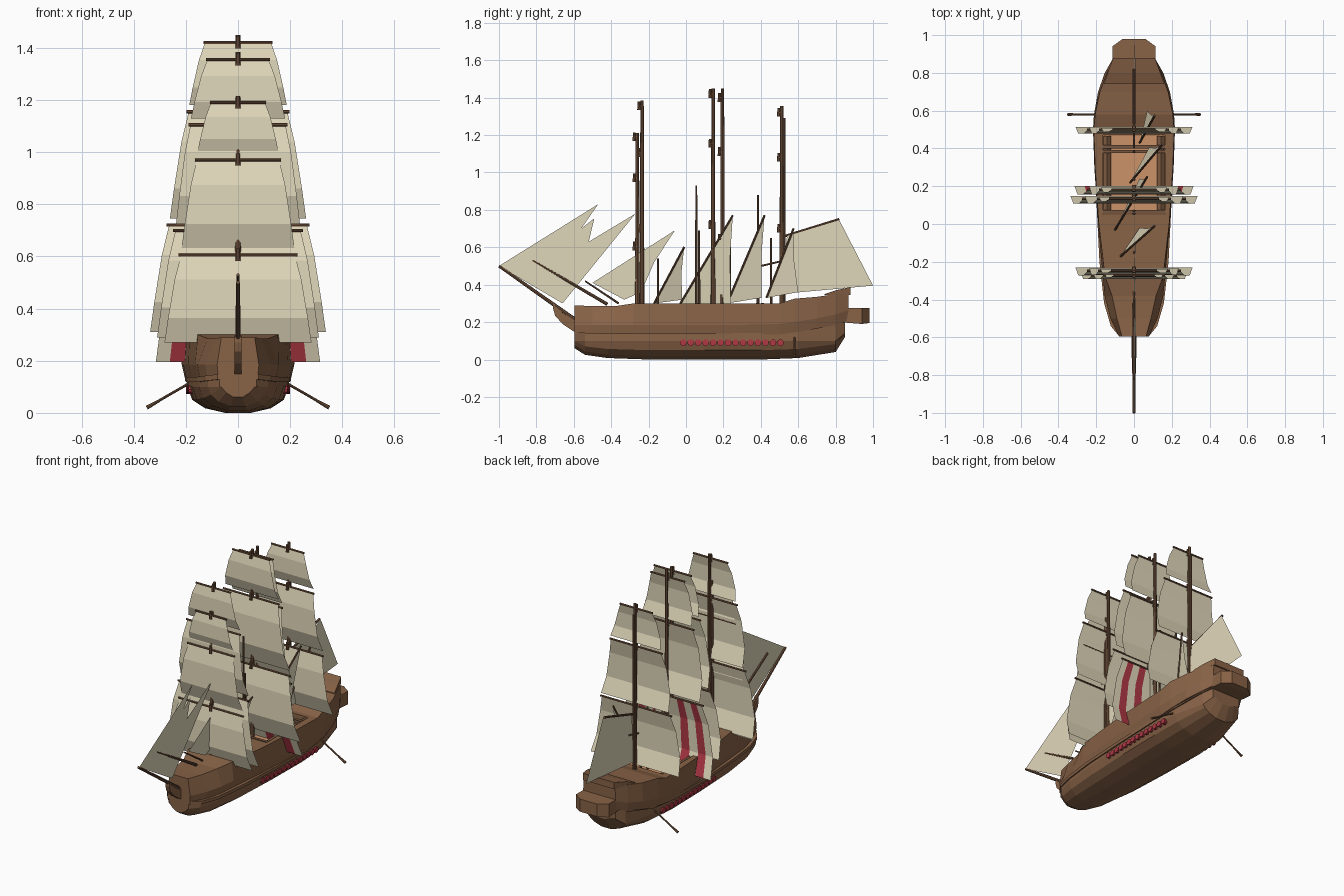
import bpy, bmesh, math
from mathutils import Vector

cube = bpy.data.objects.get("Cube")
if cube:
    bpy.data.objects.remove(cube)


def material(name, rgb):
    m = bpy.data.materials.new(name)
    m.use_nodes = True
    m.diffuse_color = (*rgb, 1)
    m.node_tree.nodes["Principled BSDF"].inputs["Base Color"].default_value = (*rgb, 1)
    return m


HULL = material("hull brown", (.25, .125, .063))
SPAR = material("spar brown", (.18, .092, .05))
DECK = material("light deck", (.6, .29, .14))
SAIL = material("canvas", (.76, .69, .5))
RED = material("dark red", (.44, .04, .06))


def make(name, verts, faces, *mats, solid=True):
    mesh = bpy.data.meshes.new(name)
    mesh.from_pydata(verts, [], faces)
    for m in mats:
        mesh.materials.append(m)
    if solid:
        bm = bmesh.new()
        bm.from_mesh(mesh)
        bmesh.ops.recalc_face_normals(bm, faces=bm.faces)
        bm.to_mesh(mesh)
        bm.free()
    ob = bpy.data.objects.new(name, mesh)
    bpy.context.collection.objects.link(ob)
    return ob


def loft(name, rings, mat):
    n = len(rings[0])
    verts = [p for r in rings for p in r]
    faces = [(i * n + j, i * n + (j + 1) % n, (i + 1) * n + (j + 1) % n, (i + 1) * n + j)
             for i in range(len(rings) - 1) for j in range(n)]
    faces += [tuple(range(n)), tuple(range(len(verts) - n, len(verts)))]
    return make(name, verts, faces, mat)


def section(y, half):
    """Closed ring from one half outline, listed from keel to deck."""
    return [(x, y, z) for x, z in half] + [(-x, y, z) for x, z in reversed(half)]


def spar(name, a, b, r0, r1=None, mat=SPAR, sides=8):
    a, b = Vector(a), Vector(b)
    q = (b - a).to_track_quat('Z', 'Y')
    rings = []
    for c, r in ((a, r0), (b, r1 or r0)):
        angles = [2 * math.pi * k / sides for k in range(sides)]
        rings.append([c + q @ Vector((r * math.cos(t), r * math.sin(t), 0)) for t in angles])
    return loft(name, rings, mat)


def box(name, x, y, z, mat):
    """Box given half width and the two y and z limits."""
    return loft(name, [section(v, [(x, z[0]), (x, z[1])]) for v in y], mat)


def sheet(name, points):
    return make(name, points, [tuple(range(len(points)))], SAIL, solid=False)


# Lower hull: y, half width, keel height, top height
lower = [(-.595, .07, .06, .14), (-.54, .115, .025, .135), (-.42, .15, .008, .13),
         (-.2, .175, 0, .13), (.1, .19, 0, .13), (.4, .195, 0, .135), (.6, .185, .008, .15),
         (.8, .135, .04, .19), (.85, .1, .12, .21)]
loft("lower_hull", [section(y, [(w * .25, k), (w * .65, k + .018), (w * .9, k + .05 * (1 - k * 4)),
                                (w, max(k + .02, .1)), (w, t)])
                    for y, w, k, t in lower], HULL)

# Wale between the two hull parts
loft("wale", [section(y, [(w + .008, t - .012), (w + .008, t + .008)]) for y, w, k, t in lower], HULL)

# Upper hull: y, half width, bottom, top, deck narrowing
upper = [(-.595, .08, .13, .29, .8), (-.5, .125, .13, .285, .72), (-.38, .155, .13, .285, .75),
         (-.28, .165, .13, .3, .93), (0, .19, .13, .3, .98), (.3, .21, .13, .3, .98),
         (.5, .217, .135, .3, .98), (.58, .212, .145, .325, .97), (.7, .19, .165, .335, .95),
         (.8, .155, .185, .35, .92), (.87, .115, .21, .36, .95)]
hull = loft("upper_hull", [section(y, [(w * .94, b), (w, b + .055), (w * f, t)])
                           for y, w, b, t, f in upper], HULL)

# Open waist cut into the deck
cutter = box("waist_cutter", .165, (.05, .47), (.25, .5), HULL)
cutter.hide_render = True
cut = hull.modifiers.new("waist", 'BOOLEAN')
cut.operation, cut.object, cut.solver = 'DIFFERENCE', cutter, 'EXACT'
bpy.context.view_layer.objects.active = hull
bpy.ops.object.modifier_apply(modifier="waist")
bpy.data.objects.remove(cutter)
box("waist_deck", .164, (.051, .469), (.25, .256), DECK)
for y in (.055, .375, .4):
    box("deck_beam", .165, (y, y + .018), (.28, .302), SPAR)
for s in (-1, 1):
    spar("gangway", (s * .142, .055, .275), (s * .142, .465, .275), .02, mat=HULL, sides=4)

# Stern gallery and roof
loft("stern_gallery", [section(y, [(w, a), (w, .275)]) for y, w, a in
                       ((.82, .115, .2), (.94, .115, .19), (.98, .06, .195))], HULL)
loft("stern_roof", [section(y, [(w, .345), (w, t)]) for y, w, t in
                    ((.74, .16, .35), (.8, .14, .37), (.88, .11, .388))], HULL)

# Beak under the bowsprit
beak = [(-.52, .13, .22), (-.6, .15, .21), (-.66, .19, .25), (-.7, .235, .285), (-.71, .27, .3)]
loft("beak", [section(y, [(.014, a), (.014, b)]) for y, a, b in beak], HULL)

# Bow spars
for name, a, b, r in (("bowsprit", (0, -.56, .19), (0, -1, .5), .011),
                      ("jib_boom", (0, -.42, .295), (0, -.82, .53), .009),
                      ("bow_stay", (0, -.36, .3), (0, -.54, .42), .006)):
    spar(name, a, b, r, r * .7)

# Fore and aft sails, twisting slightly sideways with height
jib = [(-1, .5), (-.47, .83), (-.56, .7), (-.49, .755), (-.52, .63), (-.27, .78), (-.66, .3)]
stay = [(-.5, .41), (-.06, .69), (-.17, .52), (-.24, .36), (-.33, .32)]
spanker = [(.54, .66), (.82, .745), (1, .395), (.5, .35)]
for name, pts in (("jib", jib), ("fore_staysail", stay), ("spanker", spanker)):
    sheet(name, [(.02 * (z - .3), y, z) for y, z in pts])
spar("spanker_gaff", (0, .53, .66), (0, .82, .75), .007)
spar("spanker_boom", (0, .4, .5), (0, .57, .54), .005)

# Square sails with a forward belly
BANDS = (-1, -.83, -.65, -.45, -.26, .26, .45, .65, .83, 1)


def square_sail(name, y, top, tw, bottom, bw, striped=False):
    cols = BANDS if striped else (-1, 1)
    n, h = len(cols), top - bottom
    rows = ((0, 0), (.28, -.06), (.72, -.065), (1, .035))
    verts = [(c * (tw + (bw - tw) * t ** .75), y + d * h, top - t * h)
             for t, d in rows for c in cols]
    faces = [(i * n + j, i * n + n + j, i * n + n + j + 1, i * n + j + 1)
             for i in range(len(rows) - 1) for j in range(n - 1)]
    ob = make(name, verts, faces, SAIL, RED, solid=False)
    if striped:
        for p in ob.data.polygons:
            p.material_index = p.index % (n - 1) % 2


# Rigs: mast y, mast top, yards as (height, half length), foot of the lowest sail
rigs = {"fore": (-.26, 1.21, [(1.19, .108), (.97, .165), (.605, .228)], (.27, .282)),
        "fore_rear": (-.235, 1.385, [(1.355, .122), (1.105, .19), (.7, .25)], (.29, .31)),
        "main": (.145, 1.45, [(1.42, .132), (1.155, .197), (.72, .275)], (.31, .337)),
        "main_rear": (.195, 1.45, [(1.4, .12), (1.11, .185), (.645, .25)], (.195, .315)),
        "mizzen": (.512, 1.355, [(1.32, .115), (1.08, .185), (.7, .25)], (.335, .31))}
for name, (y, top, yards, foot) in rigs.items():
    spar(name + "_mast", (0, y, .25), (0, y, top), .013, .009)
    for i, (z, w) in enumerate(yards):
        spar(name + "_yard", (-w, y - .012, z), (w, y - .012, z), .006)
        spar(name + "_yard_sling", (0, y - .016, z - .022), (0, y - .016, z + .025), .01, .007)
        last = i == len(yards) - 1
        bz, bw = foot if last else (yards[i + 1][0] + .025, yards[i + 1][1] * .95)
        square_sail(name + "_sail", y - .01, z, w * .96, bz, bw, last and name == "main_rear")
spar("mizzen_topmast", (0, .524, .28), (0, .524, 1.29), .007)

# Short deck masts
for y, top in ((-.15, .54), (.055, .93), (.07, .69), (.235, .68), (.385, .88), (.455, .65)):
    spar("deck_mast", (0, y, .25), (0, y, top), .007, .005)

# Small slanted sails: spar foot, spar head, sail clew
for a, b, clew in (((-.07, -.17, .3), (.11, -.01, .6), (.03, -.02, .32)),
                   ((-.1, -.03, .3), (.07, .25, .77), (.03, .24, .3)),
                   ((-.02, .22, .3), (.15, .42, .77), (.08, .405, .33)),
                   ((.03, .43, .33), (.11, .575, .7), (.07, .6, .36))):
    spar("lateen_spar", a, b, .006)
    leech = Vector(b) * .5 + Vector(clew) * .5 - Vector((0, .01, 0))
    sheet("lateen_sail", [a, b, leech, clew])

# Steering oars and rows of round shields, mirrored
for s in (-1, 1):
    spar("oar", (s * .15, .58, .135), (s * .31, .58, .043), .005)
    spar("oar_blade", (s * .3, .58, .048), (s * .35, .58, .02), .005, .008)
    for k in range(14):
        y = -.015 + k * .04
        x = s * (.178 + .01 * min(1, k / 6))
        spar("shield", (x - s * .02, y, .09), (x + s * .012, y, .09), .018, mat=RED, sides=10)
